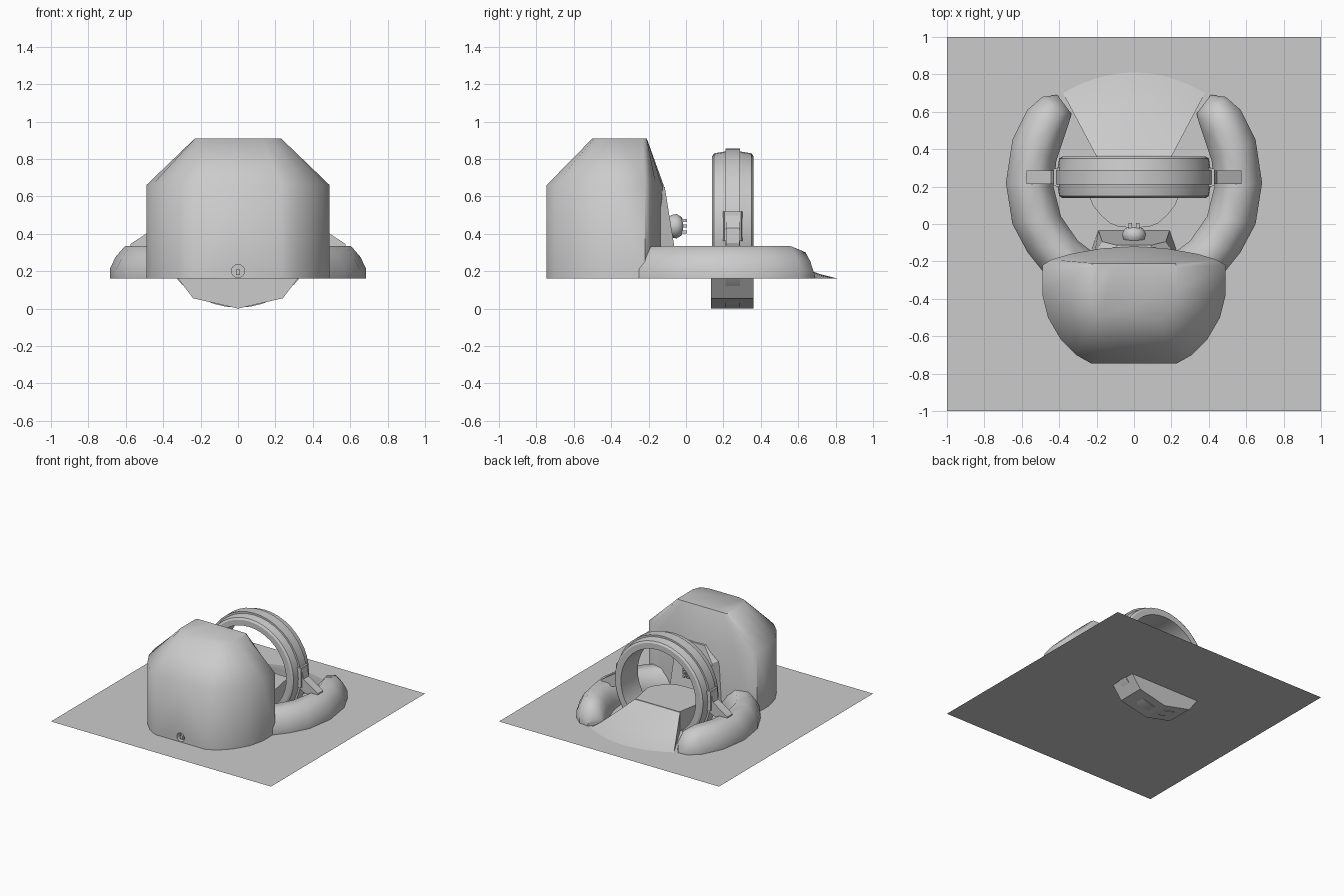
import bpy, bmesh, math

if "Cube" in bpy.data.objects:
    bpy.data.objects.remove(bpy.data.objects["Cube"])

G = 0.16  # ground level
grey = bpy.data.materials.new("plain_grey")
grey.diffuse_color = (0.6, 0.6, 0.6, 1)
grey.use_nodes = True
grey.node_tree.nodes["Principled BSDF"].inputs["Base Color"].default_value = grey.diffuse_color


def finish(name, bm, angle=None):
    bmesh.ops.recalc_face_normals(bm, faces=bm.faces)
    me = bpy.data.meshes.new(name)
    bm.to_mesh(me)
    bm.free()
    me.materials.append(grey)
    ob = bpy.data.objects.new(name, me)
    bpy.context.collection.objects.link(ob)
    if angle:
        bpy.ops.object.select_all(action='DESELECT')
        ob.select_set(True)
        bpy.context.view_layer.objects.active = ob
        bpy.ops.object.shade_smooth_by_angle(angle=math.radians(angle))
    return ob


def loft(name, rows, angle=None, closed=True, caps=True, loop=False):
    """Skin a list of equal-length point rows."""
    bm = bmesh.new()
    vs = [[bm.verts.new(p) for p in r] for r in rows]
    n, m = len(rows), len(rows[0])
    for i in range(n if loop else n - 1):
        a, b = vs[i], vs[(i + 1) % n]
        for j in range(m if closed else m - 1):
            k = (j + 1) % m
            bm.faces.new((a[j], a[k], b[k], b[j]))
    if caps and not loop:
        bm.faces.new(vs[0])
        bm.faces.new(vs[-1])
    return finish(name, bm, angle)


def mirror_plan(half):
    """Complete a half outline that starts and ends on x = 0."""
    return half + [(-x, y) for x, y in reversed(half[1:-1])]


def prism_y(name, pts, y0, y1, angle=None):
    return loft(name, [[(x, y, z) for x, z in pts] for y in (y0, y1)], angle)


# Ground sheet with the slot for the ring
bm = bmesh.new()
xs, ys = (-1, -0.32, 0.32, 1), (-1, 0.14, 0.36, 1)
grid = [[bm.verts.new((x, y, G)) for x in xs] for y in ys]
for j in range(3):
    for i in range(3):
        if (i, j) != (1, 1):
            bm.faces.new((grid[j][i], grid[j][i + 1], grid[j + 1][i + 1], grid[j + 1][i]))
finish("ground_sheet", bm)

# Trench below the ground
prism_y("ring_trench", [(-0.32, G), (-0.24, 0.055), (0, 0), (0.24, 0.055), (0.32, G)], 0.135, 0.36)

# Main housing: straight wall, then chamfered crown
base = mirror_plan([(0, -.12), (.17, -.13), (.34, -.16), (.44, -.19), (.49, -.22), (.49, -.38),
                    (.46, -.5), (.39, -.62), (.31, -.70), (.23, -.745), (0, -.745)])
crown = mirror_plan([(0, -.21), (.1, -.21), (.18, -.21), (.22, -.21), (.23, -.23), (.23, -.36),
                     (.23, -.42), (.21, -.47), (.18, -.49), (.13, -.5), (0, -.5)])
housing = loft("housing", [[(x, y, G + 0.001) for x, y in base], [(x, y, 0.66) for x, y in base],
                           [(x, y, 0.91) for x, y in crown]], 50)

# Small round-topped port cut into the housing front
port = [(0.035 * math.cos(a), 0.2 + 0.035 * math.sin(a)) for a in
        [i * math.pi / 8 for i in range(16)]]
cutter = prism_y("port_cutter", port, -0.8, -0.70)
cutter.hide_render = True
cutter.hide_viewport = True
cut = housing.modifiers.new("port", 'BOOLEAN')
cut.object = cutter
cut.operation = 'DIFFERENCE'
cut.solver = 'EXACT'
prism_y("port_pin", [(-.012, .18), (.012, .18), (.012, .21), (-.012, .21)], -0.735, -0.69)

# Sloping panel on the back of the housing
front = [(-.23, G), (.23, G), (.21, .55), (.10, .66), (-.10, .66), (-.21, .55)]
face = [(-.19, G), (.19, G), (.17, .53), (.09, .65), (-.09, .65), (-.17, .53)]
loft("back_panel", [[(x, -.15, z) for x, z in front],
                    [(x, -.035 - (z - G) * .16, z) for x, z in face]])


# Nozzle: turned knob with two little rows of prongs
def turned(name, prof, cx, cz, n, angle, loop=False):
    rows = [[(cx + r * math.sin(t), y, cz + r * math.cos(t)) for y, r in prof]
            for t in [2 * math.pi * i / n for i in range(n)]]
    return loft(name, rows, angle, closed=loop, loop=True)


turned("nozzle", [(-.10, .04), (-.08, .06), (-.05, .065), (-.025, .05), (-.015, .03), (-.015, .001)],
       0, .44, 14, 40)
for sx in (-1, 1):
    for z in (.41, .44, .47):
        x = sx * .02
        prism_y("nozzle_prong", [(x - .01, z - .008), (x + .01, z - .008),
                                 (x + .01, z + .008), (x - .01, z + .008)], -.03, .005)

# Standing ring with raised centre band
turned("ring", [(.14, .385), (.15, .40), (.21, .41), (.21, .425), (.29, .425), (.29, .41),
                (.35, .40), (.36, .385), (.36, .34), (.14, .34)], 0, .43, 40, 30, loop=True)

# Curved arms: outer point, inner point, height
arm = [((.45, -.30), (.22, -.15), .17), ((.57, -.15), (.30, -.09), .172), ((.65, .0), (.39, .04), .174),
       ((.685, .22), (.43, .2), .174), ((.65, .45), (.415, .34), .174), ((.57, .61), (.375, .46), .172),
       ((.49, .68), (.345, .55), .14), ((.41, .69), (.335, .59), .05)]
section = [(0, 0), (0, .3), (.12, .66), (.32, 1), (.68, 1), (.88, .66), (1, .3), (1, 0)]
for side, s in (("right", 1), ("left", -1)):
    rows = [[(s * (o[0] + (i[0] - o[0]) * w), o[1] + (i[1] - o[1]) * w, G + .001 + h * k)
             for w, k in section] for o, i, h in arm]
    loft(side + "_arm", rows, 50)
    # Bracket joining the ring to the arm
    prism_y(side + "_bracket", [(s * x, z) for x, z in
            [(.38, .52), (.425, .52), (.445, .43), (.575, .345), (.575, .30), (.45, .32), (.38, .36)]],
            .215, .285)
    loft(side + "_bracket_foot", [[(s * x, y, z) for y, z in
         [(.25 - d, .36), (.25 + d, .36), (.25 + d, .52), (.25 - d, .52)]]
         for x, d in ((.385, .055), (.43, .045))])

# Curved ramp rising from the ground to the ring
levels = [(0, .32), (.2, .285), (.4, .25), (.6, .215), (.8, .183), (1, G + .001)]
rows = []
for t, z in levels:
    row = []
    for i in range(-8, 9):
        s = i / 8
        y = .36 + t * (.45 - .11 * s * s)
        row.append((s * (.2 + .18 * t), y, z))
    first, last = row[0], row[-1]
    rows.append([(first[0], first[1], G)] + row + [(last[0], last[1], G)])
loft("ramp", rows, 35, closed=False, caps=False)

# Rounded platform passing through the ring
plan = mirror_plan([(0, .37), (.2, .37), (.24, .15), (.22, .10), (.18, .05), (.13, .005), (.08, -.015), (0, -.02)])
loft("platform", [[(x, y, z) for x, y in plan] for z in (G + .001, .32)], 35)
